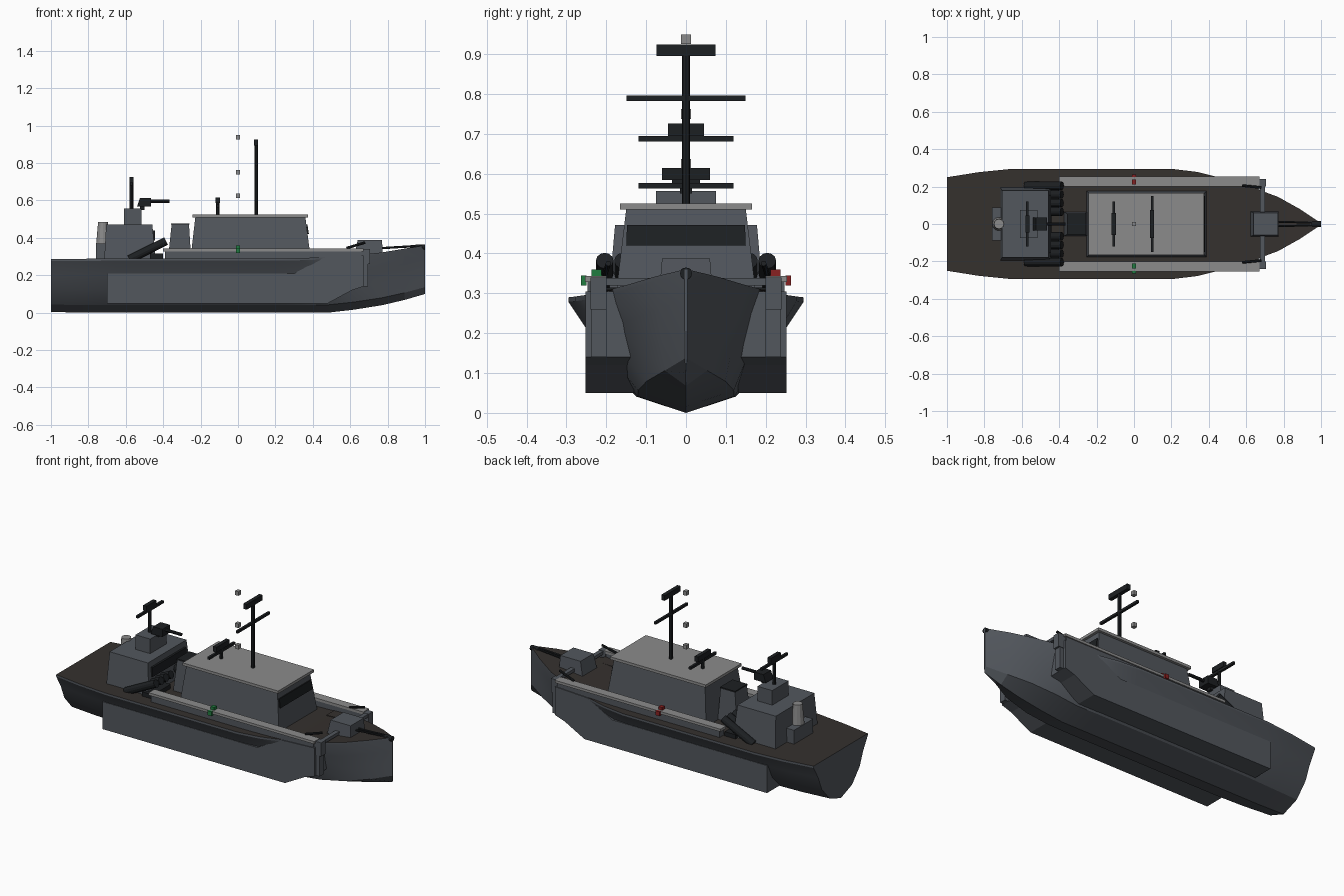
import bpy, bmesh, math
from mathutils import Vector

if "Cube" in bpy.data.objects:
    bpy.data.objects.remove(bpy.data.objects["Cube"])


def mat(name, r, g, b):
    m = bpy.data.materials.new(name)
    m.diffuse_color = (r, g, b, 1)
    m.use_nodes = True
    m.node_tree.nodes["Principled BSDF"].inputs["Base Color"].default_value = m.diffuse_color
    return m


GREY = mat("hull_grey", .085, .095, .11)
DECK = mat("deck_brown", .035, .03, .027)
LIGHT = mat("light_grey", .26, .26, .26)
BLACK = mat("black", .012, .014, .016)
RED = mat("red", .25, .015, .015)
GREEN = mat("green", .015, .2, .05)


def finish(name, bm, *mats):
    bmesh.ops.recalc_face_normals(bm, faces=bm.faces)
    me = bpy.data.meshes.new(name)
    bm.to_mesh(me)
    bm.free()
    ob = bpy.data.objects.new(name, me)
    for m in mats:
        me.materials.append(m)
    bpy.context.collection.objects.link(ob)
    return ob


def box(name, x, y, z, m, top_x=None, top_y=None):
    """Box from (min, max) ranges; the top may have its own ranges."""
    bm = bmesh.new()
    lo = [bm.verts.new((x[i], y[j], z[0])) for i, j in ((0, 0), (1, 0), (1, 1), (0, 1))]
    tx, ty = top_x or x, top_y or y
    hi = [bm.verts.new((tx[i], ty[j], z[1])) for i, j in ((0, 0), (1, 0), (1, 1), (0, 1))]
    bm.faces.new(lo)
    bm.faces.new(hi)
    for i in range(4):
        k = (i + 1) % 4
        bm.faces.new((lo[i], lo[k], hi[k], hi[i]))
    return finish(name, bm, m)


def tube(name, a, b, r, m, r2=None, n=12):
    a, b = Vector(a), Vector(b)
    bm = bmesh.new()
    bmesh.ops.create_cone(bm, cap_ends=True, segments=n, radius1=r,
                          radius2=r if r2 is None else r2, depth=(b - a).length)
    ob = finish(name, bm, m)
    ob.location = (a + b) / 2
    ob.rotation_euler = (b - a).to_track_quat('Z', 'Y').to_euler()
    return ob


def extrude_xz(name, pts, y0, y1, m):
    bm = bmesh.new()
    f = bm.faces.new([bm.verts.new((x, y0, z)) for x, z in pts])
    ext = bmesh.ops.extrude_face_region(bm, geom=[f])
    bmesh.ops.translate(bm, vec=(0, y1 - y0, 0),
                        verts=[v for v in ext["geom"] if isinstance(v, bmesh.types.BMVert)])
    return finish(name, bm, m)


def span(s, a, b):
    return (min(s * a, s * b), max(s * a, s * b))


# Hull: lofted stations (x, half beam, deck z, keel z, bow blend)
stations = [(-1, .25, .287, .004, 0), (-.83, .277, .288, 0, 0), (-.65, .295, .29, 0, 0),
            (.2, .295, .29, 0, 0), (.34, .278, .292, 0, .1), (.48, .243, .297, 0, .3),
            (.62, .2, .307, .016, .7), (.77, .145, .322, .04, 1),
            (.89, .078, .342, .068, 1), (1, .004, .36, .1, 1)]
mid_y, bow_y = (0, .42, .7, .83, 1), (0, .68, .79, .88, 1)
frac_z = (0, .14, .42, .7, .96)
bm = bmesh.new()
rings = []
for x, h, dz, kz, t in stations:
    half = [(h * (a + (b - a) * t), kz + (dz - kz) * f) for a, b, f in zip(mid_y, bow_y, frac_z)]
    half.append((h, dz))
    ring = [(-y, z) for y, z in reversed(half[1:])] + half
    rings.append([bm.verts.new((x, y, z)) for y, z in ring])
for r0, r1 in zip(rings, rings[1:]):
    for i in range(len(r0) - 1):
        bm.faces.new((r0[i], r0[i + 1], r1[i + 1], r1[i])).smooth = True
    bm.faces.new((r0[0], r0[-1], r1[-1], r1[0])).material_index = 1
bm.faces.new(rings[0])
bm.faces.new(rings[-1])
hull = finish("hull", bm, GREY, DECK)
bpy.context.view_layer.objects.active = hull
hull.select_set(True)
bpy.ops.object.shade_smooth_by_angle(angle=math.radians(25))

# Parts on both sides
for s, side, lamp in ((-1, "starboard", GREEN), (1, "port", RED)):
    extrude_xz(side + "_side_slab",
               [(-.7, .05), (.48, .05), (.61, .12), (.67, .14), (.67, .305), (.46, .295),
                (.3, .21), (-.7, .21)], s * .13, s * .252, GREY)
    extrude_xz(side + "_slab_deck", [(.48, .298), (.665, .307), (.665, .31), (.48, .301)],
               s * .13, s * .2, DECK)
    box(side + "_bulwark", (-.39, .66), span(s, .205, .247), (.26, .328), GREY)
    box(side + "_bulwark_cap", (-.4, .67), span(s, .2, .253), (.328, .343), LIGHT)
    # Anchor housing at the forward shoulder
    box(side + "_shoulder_post", (.665, .695), span(s, .2, .238), (.14, .27), GREY)
    box(side + "_shoulder_bracket", (.66, .705), span(s, .2, .24), (.26, .34), GREY)
    tube(side + "_bow_gun", (.58, s * .205, .345), (.68, s * .195, .375), .007, BLACK, n=8)
    # Navigation lamps
    box(side + "_lamp_inner", (-.012, .012), span(s, .212, .237), (.343, .36), lamp)
    box(side + "_lamp_outer", (-.012, .012), span(s, .25, .264), (.32, .345), lamp)
    # Slanted launch tubes
    for i in range(4):
        y = s * (.066 + .046 * i)
        tube(f"{side}_launch_tube_{i}", (-.58, y, .285), (-.385, y, .382), .022, BLACK)
    box(side + "_launch_cradle", (-.47, -.4), span(s, .05, .215), (.285, .315), BLACK)

# Cabin with overhanging roof and windows
box("cabin", (-.255, .39), (-.178, .178), (.28, .512), GREY, (-.228, .36), (-.15, .15))
box("cabin_roof", (-.243, .375), (-.165, .165), (.51, .526), LIGHT)
box("cabin_window", (.32, .379), (-.15, .15), (.42, .472), BLACK, (.32, .371), (-.148, .148))

# Funnel
box("funnel", (-.375, -.25), (-.065, .065), (.28, .472), GREY, (-.355, -.262), (-.055, .055))
box("funnel_top", (-.357, -.26), (-.057, .057), (.47, .478), BLACK)

# Aft deckhouse and upper tier
box("aft_house", (-.715, -.44), (-.195, .195), (.28, .472), GREY, (-.705, -.458), (-.178, .178))
box("aft_house_window", (-.5, -.443), (-.155, .155), (.385, .44), BLACK)
box("aft_step", (-.76, -.66), (-.088, .088), (.28, .37), GREY)
tube("aft_capstan", (-.722, 0, .37), (-.722, 0, .485), .036, LIGHT, .026)
box("upper_tier", (-.61, -.515), (-.075, .075), (.47, .557), GREY)
box("gun_body", (-.54, -.465), (-.035, .035), (.567, .612), BLACK, (-.525, -.465))
box("gun_mount", (-.525, -.5), (-.015, .015), (.55, .575), BLACK)
tube("gun_barrel", (-.47, 0, .595), (-.365, 0, .595), .009, BLACK, n=8)

# Masts: x, foot, top, yard z, yard half length, radar z range, radar half length
for name, x, z0, z1, yz, yl, rz, rl in (
        ("main", .097, .52, .9, .79, .149, (.895, .925), .074),
        ("aft", -.57, .55, .71, .688, .119, (.695, .726), .045),
        ("roof", -.108, .52, .6, .57, .119, (.585, .615), .06)):
    tube(name + "_mast", (x, 0, z0), (x, 0, z1), .01, BLACK, n=8)
    box(name + "_yard", (x - .007, x + .007), (-yl, yl), (yz - .007, yz + .007), BLACK)
    box(name + "_radar", (x - .011, x + .011), (-rl, rl), rz, BLACK)

# Floating mast lamps
for i, z in enumerate((.625, .75, .938)):
    box(f"mast_lamp_{i}", (-.011, .011), (-.012, .012), (z - .012, z + .012), LIGHT)

# Foredeck: winch house, cross rail, low strip, bow fairlead
box("winch_house", (.62, .775), (-.068, .068), (.295, .388), GREY, (.64, .77), (-.06, .06))
box("cross_rail", (.675, .7), (-.24, .24), (.32, .338), GREY)
for s in (-1, 1):
    tube("bow_rail", (.77, s * .012, .345), (.98, s * .006, .358), .006, BLACK, n=6)
tube("bow_fairlead", (.95, 0, .35), (1, 0, .35), .015, BLACK)
